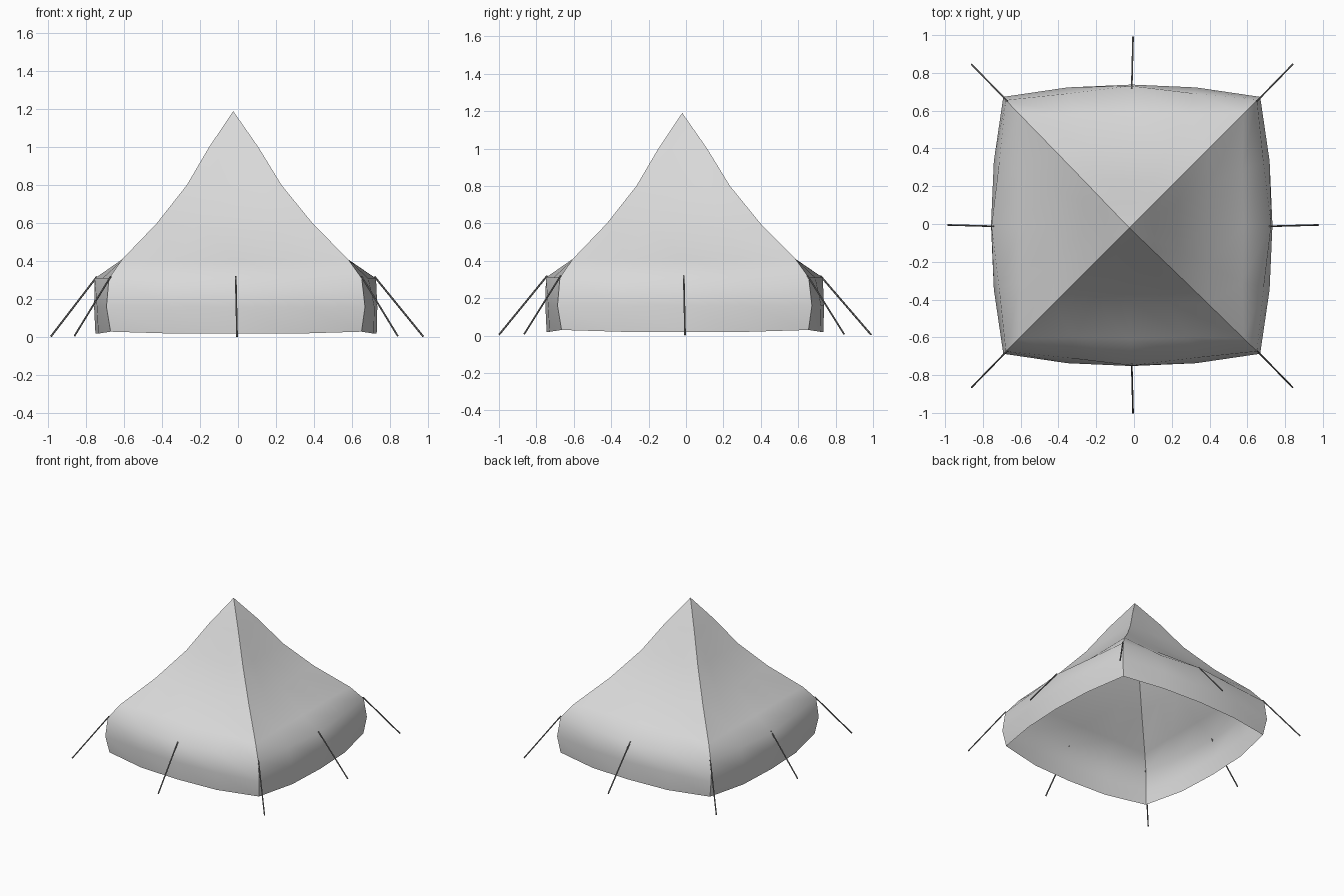
import bpy
import bmesh
from math import pi
from mathutils import Matrix, Vector

cube = bpy.data.objects.get("Cube")
if cube:
    bpy.data.objects.remove(cube, do_unlink=True)


def make_material(name, rgb):
    mat = bpy.data.materials.new(name)
    mat.use_nodes = True
    mat.diffuse_color = (*rgb, 1)
    bsdf = next(n for n in mat.node_tree.nodes if n.type == 'BSDF_PRINCIPLED')
    bsdf.inputs["Base Color"].default_value = (*rgb, 1)
    return mat


def make_object(name, bm, mat, smooth):
    mesh = bpy.data.meshes.new(name)
    for face in bm.faces:
        face.smooth = smooth
    bm.to_mesh(mesh)
    bm.free()
    mesh.materials.append(mat)
    obj = bpy.data.objects.new(name, mesh)
    bpy.context.scene.collection.objects.link(obj)
    return obj


canvas = make_material("pale grey canvas", (0.7, 0.7, 0.7))
cord = make_material("dark grey cord", (0.2, 0.2, 0.2))

APEX_Z = 1.19
# height, then reach of the panel at its corner, quarter and middle
ROWS = [
    (1.00, .13, .13, .13),
    (0.80, .25, .25, .245),
    (0.60, .41, .405, .40),
    (0.41, .595, .59, .595),
    (0.31, .665, .70, .74),
    (0.16, .68, .73, .745),
    (0.02, .66, .725, .74),
]


def centre(z):
    # the peak leans slightly off the middle of the base
    t = z / APEX_Z
    return Vector((-.01 - .015 * t, -.005 - .015 * t, z))


# canopy: four curved panels meeting in crisp ridges, open underneath
bm = bmesh.new()
for side in range(4):
    turn = Matrix.Rotation(side * pi / 2, 3, 'Z')
    peak = bm.verts.new(centre(APEX_Z))
    above = None
    for z, corner, quarter, middle in ROWS:
        reach = (corner, quarter, middle, quarter, corner)
        row = []
        for i, out in enumerate(reach):
            across = corner * (i - 2) / 2
            lift = .01 if z < .1 and i in (0, 4) else 0
            row.append(bm.verts.new(centre(z) + turn @ Vector((across, -out, lift))))
        for i in range(4):
            if above:
                bm.faces.new((above[i], row[i], row[i + 1], above[i + 1]))
            else:
                bm.faces.new((peak, row[i], row[i + 1]))
        above = row
make_object("canopy", bm, canvas, True)


# guy ropes: thin cords from the eaves to the ground
def guy_rope(name, top, foot):
    top, foot = Vector(top), Vector(foot)
    axis = foot - top
    bm = bmesh.new()
    place = Matrix.Translation((top + foot) / 2) @ axis.to_track_quat('Z', 'Y').to_matrix().to_4x4()
    bmesh.ops.create_cone(bm, cap_ends=True, segments=6, radius1=.005, radius2=.005,
                          depth=axis.length, matrix=place)
    make_object(name, bm, cord, False)


for sx, sy, name in ((0, -1, "front"), (0, 1, "back"), (1, 0, "left"), (-1, 0, "right")):
    reach = .98 if sx else .995
    guy_rope(name + "_guy_rope", (sx * .73 - .012, sy * .73 - .012, .32),
             (sx * reach - .005, sy * reach - .005, .004))

for sx, side in ((1, "left"), (-1, "right")):
    for sy, end in ((-1, "front"), (1, "back")):
        guy_rope(f"{end}_{side}_guy_rope", (sx * .66 - .01, sy * .66 - .01, .32),
                 (sx * .85 - .01, sy * .855 - .01, .008))
